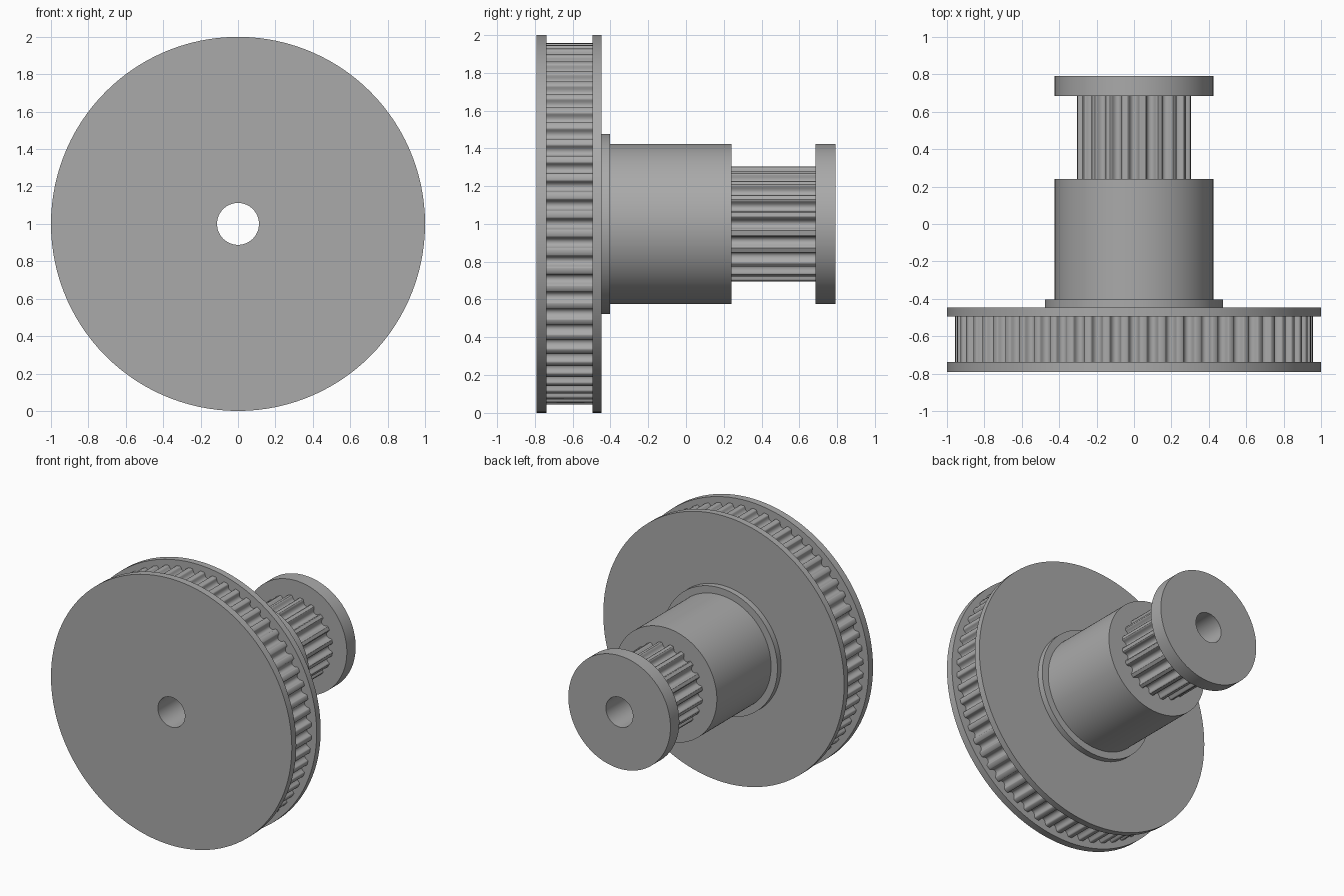
import bpy, bmesh
from math import sin, cos, tau, radians

BORE = 0.112      # radius of the through hole
AXIS_Z = 1.0      # height of the shaft axis
MM = 0.0503       # one millimetre in model units

cube = bpy.data.objects.get("Cube")
if cube:
    bpy.data.objects.remove(cube, do_unlink=True)

grey = bpy.data.materials.new("plain grey")
grey.use_nodes = True
colour = (0.40, 0.40, 0.40, 1)
grey.diffuse_color = colour
grey.node_tree.nodes["Principled BSDF"].inputs["Base Color"].default_value = colour


def round_outline(radius, steps=120):
    return [(tau * i / steps, radius) for i in range(steps)]


def toothed_outline(radius, teeth):
    # half of one rounded belt groove: sideways offset and depth in millimetres
    half = [(0, .75), (.2, .71), (.38, .58), (.5, .37), (.56, .17), (.62, .06), (.72, 0)]
    groove = [(-w, d) for w, d in reversed(half[1:])] + half
    return [(tau * t / teeth + w * MM / radius, radius - d * MM)
            for t in range(teeth) for w, d in groove]


def bored_part(name, outline, y0, y1):
    """Extrude a polar outline along y, with the bore left open."""
    bm = bmesh.new()

    def loop(y, bore):
        verts = []
        for a, r in outline:
            r = BORE if bore else r
            verts.append(bm.verts.new((r * cos(a), y, AXIS_Z + r * sin(a))))
        return verts

    loops = [loop(y0, False), loop(y1, False), loop(y1, True), loop(y0, True)]
    n = len(outline)
    for k in range(4):
        a, b = loops[k], loops[(k + 1) % 4]
        for i in range(n):
            j = (i + 1) % n
            bm.faces.new((a[i], b[i], b[j], a[j]))
    bmesh.ops.recalc_face_normals(bm, faces=bm.faces)
    mesh = bpy.data.meshes.new(name)
    bm.to_mesh(mesh)
    bm.free()
    mesh.materials.append(grey)
    obj = bpy.data.objects.new(name, mesh)
    bpy.context.collection.objects.link(obj)
    bpy.ops.object.select_all(action="DESELECT")
    obj.select_set(True)
    bpy.context.view_layer.objects.active = obj
    bpy.ops.object.shade_smooth_by_angle(angle=radians(32))


# large pulley
bored_part("large_front_flange", round_outline(1.0), -0.79, -0.737)
bored_part("large_toothed_wheel", toothed_outline(0.957, 60), -0.737, -0.495)
bored_part("large_back_flange", round_outline(1.0), -0.495, -0.447)

# hub
bored_part("hub_collar", round_outline(0.477), -0.447, -0.403)
bored_part("hub", round_outline(0.424), -0.403, 0.24)

# small pulley
bored_part("small_toothed_wheel", toothed_outline(0.307, 20), 0.24, 0.685)
bored_part("small_end_flange", round_outline(0.424), 0.685, 0.79)
